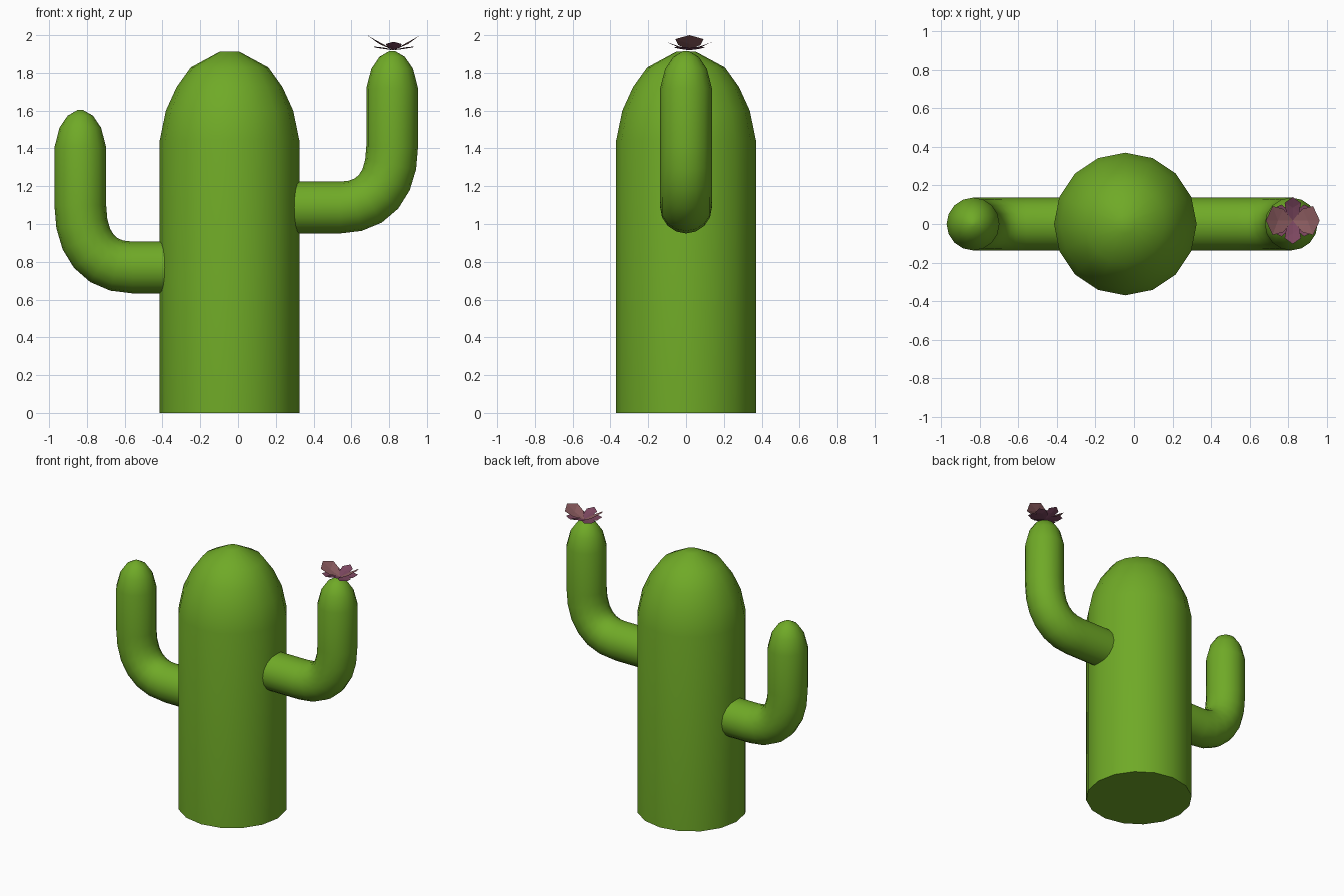
import bpy, bmesh, math
from mathutils import Vector

if "Cube" in bpy.data.objects:
    bpy.data.objects.remove(bpy.data.objects["Cube"])


def material(name, col):
    m = bpy.data.materials.new(name)
    m.diffuse_color = (*col, 1)
    m.use_nodes = True
    m.node_tree.nodes["Principled BSDF"].inputs["Base Color"].default_value = m.diffuse_color
    return m


GREEN = material("cactus green", (0.16, 0.40, 0.02))
PINK = material("dusty pink", (0.28, 0.115, 0.125))
PURPLE = material("plum pink", (0.20, 0.062, 0.115))
SIDES = 16


def finish(bm, name, mat, smooth=True):
    me = bpy.data.meshes.new(name)
    bm.to_mesh(me)
    bm.free()
    me.materials.append(mat)
    for p in me.polygons:
        p.use_smooth = smooth
    ob = bpy.data.objects.new(name, me)
    bpy.context.collection.objects.link(ob)
    if smooth:
        me.set_sharp_from_angle(angle=math.radians(50))
    return ob


def tube(name, stations):
    """Loft rings; each station is (centre, tangent, radius) in the xz plane."""
    bm = bmesh.new()
    rings = []
    for c, t, r in stations:
        t = Vector(t).normalized()
        v = Vector((0, 1, 0))
        u = v.cross(t)
        rings.append([bm.verts.new(Vector(c) + r * (u * math.cos(a) + v * math.sin(a)))
                      for a in (2 * math.pi * i / SIDES for i in range(SIDES))])
    for a, b in zip(rings, rings[1:]):
        for i in range(SIDES):
            j = (i + 1) % SIDES
            bm.faces.new((a[i], a[j], b[j], b[i]))
    bm.faces.new(rings[0])
    bm.faces.new(rings[-1])
    bmesh.ops.recalc_face_normals(bm, faces=bm.faces)
    return finish(bm, name, GREEN)


# Trunk with domed top
UP = (0, 0, 1)
tube("trunk", [((-0.045, 0, z), UP, r) for r, z in (
    (0.37, 0), (0.37, 1.44), (0.337, 1.60), (0.28, 1.725), (0.205, 1.83), (0.05, 1.914))])


# Arms: horizontal stub, bend, upright, dome
def arm(name, side, x0, x1, z0, z_bend, z_dome):
    R, k = 0.137, 0.64
    st = [((side * 0.15, 0, z0), (side, 0, 0), R)]
    a, b = x1 - x0, z_bend - z0
    for i in range(7):
        t = i / 6
        s = 1 - t
        px = 3 * s * s * t * k + 3 * s * t * t + t ** 3
        pz = 3 * s * t * t * (1 - k) + t ** 3
        dx = 3 * s * s * k + 6 * s * t * (1 - k)
        dz = 6 * s * t * (1 - k) + 3 * t * t * k
        st.append(((side * (x0 + a * px), 0, z0 + b * pz), (side * a * dx, 0, b * dz), R))
    for r, dz in ((R, 0), (0.11, 0.105), (0.067, 0.168), (0.015, 0.198)):
        st.append(((side * x1, 0, z_dome + dz), UP, r))
    tube(name, st)


arm("right_arm", 1, 0.54, 0.816, 1.087, 1.41, 1.718)
arm("left_arm", -1, 0.56, 0.835, 0.77, 1.10, 1.405)


# Flower petals: cupped leaf outline folded along its length
def petal(name, angle, length, width, rise, mat):
    bm = bmesh.new()
    ca, sa = math.cos(math.radians(angle)), math.sin(math.radians(angle))

    def vert(d, w, h):
        x, y = d * length, w * width / 2
        return bm.verts.new((0.824 + x * ca - y * sa, 0.018 + x * sa + y * ca, 1.92 + h * rise))

    spine = [vert(0, 0, 0), vert(0.55, 0, 0.42), vert(1, 0, 1)]
    for s in (1, -1):
        e1, e2 = vert(0.35, s * 0.8, 0.36), vert(0.75, s, 0.74)
        for f in ((spine[0], spine[1], e1), (e1, spine[1], e2), (e2, spine[1], spine[2])):
            bm.faces.new(f if s < 0 else f[::-1])
    bmesh.ops.recalc_face_normals(bm, faces=bm.faces)
    bm.normal_update()
    if sum(f.normal.z for f in bm.faces) < 0:
        bmesh.ops.reverse_faces(bm, faces=bm.faces)
    finish(bm, name, mat, smooth=False)


for i, ang in enumerate((0, 180)):
    petal(f"upper_petal_{i}", ang, 0.14, 0.15, 0.08, PINK)
for i, ang in enumerate((30, 90, 150, 210, 270, 330)):
    petal(f"lower_petal_{i}", ang, 0.122, 0.085, 0.045 if ang in (90, 270) else 0.02, PURPLE)
